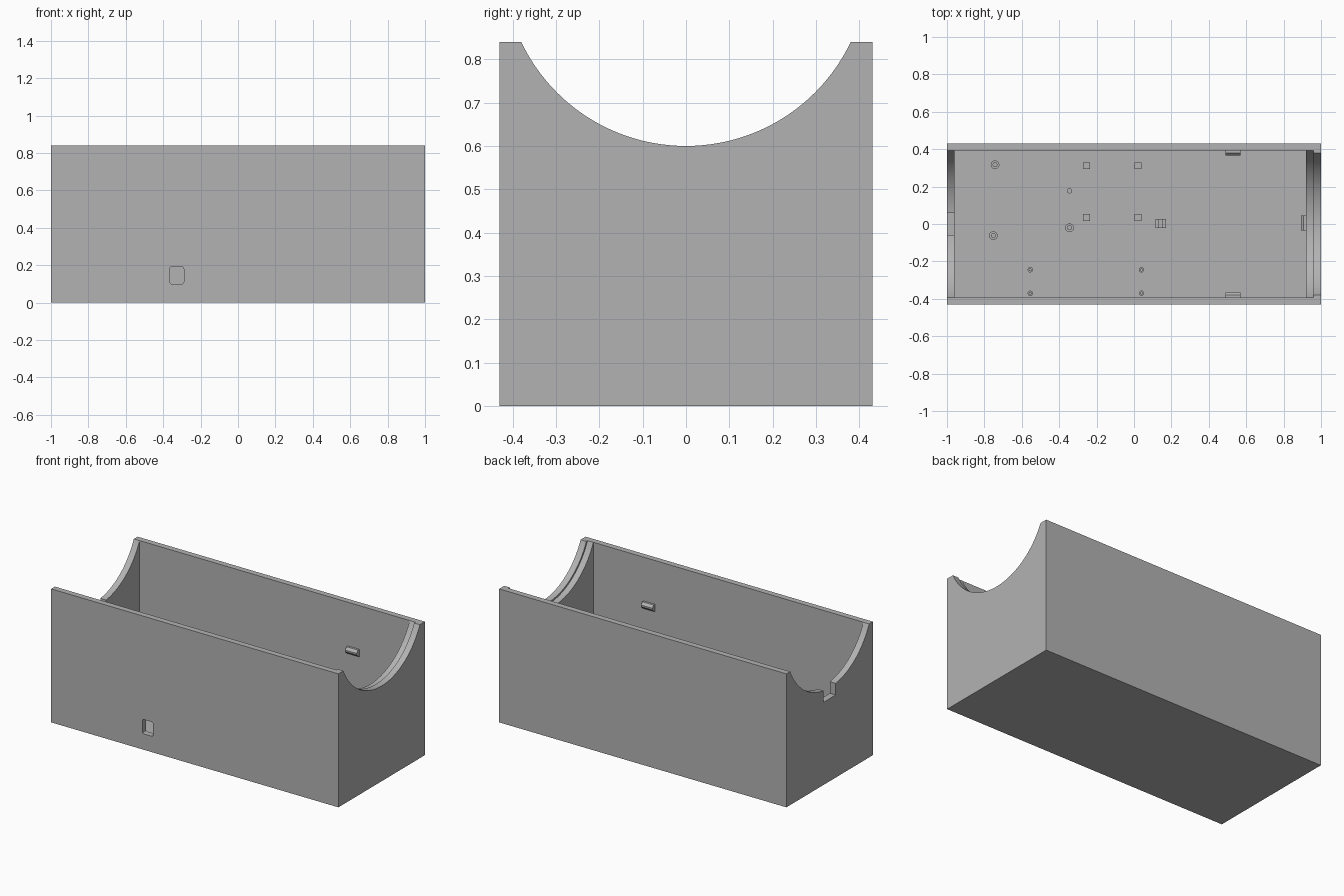
import bpy, bmesh, math
from mathutils import Matrix, Vector

cube = bpy.data.objects.get("Cube")
if cube:
    bpy.data.objects.remove(cube, do_unlink=True)

GREY = (0.45, 0.45, 0.45, 1)
mat = bpy.data.materials.new("plain grey")
mat.use_nodes = True
mat.diffuse_color = GREY
mat.node_tree.nodes["Principled BSDF"].inputs["Base Color"].default_value = GREY

HX, HY, TOP = 1.0, 0.43, 0.84      # outer half sizes and height
IN_Y, FLOOR = 0.393, 0.04          # inner half width, floor height
AXIS_Z = 1.021                     # centre line of the round cradle


def finish(name, bm):
    bmesh.ops.recalc_face_normals(bm, faces=bm.faces)
    mesh = bpy.data.meshes.new(name)
    bm.to_mesh(mesh)
    bm.free()
    mesh.materials.append(mat)
    ob = bpy.data.objects.new(name, mesh)
    bpy.context.collection.objects.link(ob)
    return ob


def box(name, lo, hi, bevel_y=0):
    bm = bmesh.new()
    bmesh.ops.create_cube(bm, size=1)
    lo, hi = Vector(lo), Vector(hi)
    for v in bm.verts:
        v.co = (lo + hi) / 2 + v.co * (hi - lo)
    if bevel_y:
        edges = [e for e in bm.edges
                 if abs(e.verts[0].co.y - e.verts[1].co.y) > 1e-4]
        bmesh.ops.bevel(bm, geom=edges, offset=bevel_y, segments=3,
                        profile=0.5, affect='EDGES')
    return finish(name, bm)


def cylinder(name, radius, start, end, segments):
    start, end = Vector(start), Vector(end)
    axis = end - start
    turn = axis.to_track_quat('Z', 'Y').to_matrix().to_4x4()
    bm = bmesh.new()
    bmesh.ops.create_cone(bm, cap_ends=True, segments=segments,
                          radius1=radius, radius2=radius, depth=axis.length,
                          matrix=Matrix.Translation((start + end) / 2) @ turn)
    return finish(name, bm)


def smooth(ob):
    bpy.ops.object.select_all(action='DESELECT')
    ob.select_set(True)
    bpy.context.view_layer.objects.active = ob
    bpy.ops.object.shade_smooth_by_angle(angle=math.radians(30))


def cut(ob, cutters):
    for c in cutters:
        c.hide_render = True
        mod = ob.modifiers.new("cut", 'BOOLEAN')
        mod.operation, mod.solver, mod.object = 'DIFFERENCE', 'EXACT', c
    bpy.context.view_layer.update()
    result = bpy.data.meshes.new_from_object(
        ob.evaluated_get(bpy.context.evaluated_depsgraph_get()))
    ob.modifiers.clear()
    ob.data = result
    for c in cutters:
        bpy.data.objects.remove(c, do_unlink=True)


# Open tray with cradle-shaped ends, end notch and front port
tray = box("tray", (-HX, -HY, 0), (HX, HY, TOP))
cut(tray, [
    box("cavity_cutter", (-0.96, -IN_Y, FLOOR), (0.92, IN_Y, 1)),
    cylinder("inner_cradle_cutter", 0.432, (-1.1, 0, AXIS_Z), (0.96, 0, AXIS_Z), 128),
    cylinder("outer_cradle_cutter", 0.421, (0.9, 0, AXIS_Z), (1.1, 0, AXIS_Z), 128),
    box("notch_cutter", (-1.1, -0.06, 0.52), (-0.94, 0.06, 0.7)),
    box("port_cutter", (-0.365, -0.5, 0.1), (-0.29, -0.36, 0.19), 0.01),
])
smooth(tray)


# Wedge catches on the side walls and the end wall
def catch(name, origin, angle):
    profile = [(-0.005, 0.515), (0.014, 0.525), (0.028, 0.54),
               (0.028, 0.55), (0.014, 0.565), (-0.005, 0.565)]
    bm = bmesh.new()
    face = bm.faces.new([bm.verts.new((-0.04, d, z)) for d, z in profile])
    side = bmesh.ops.extrude_face_region(bm, geom=[face])["geom"]
    bmesh.ops.translate(bm, vec=(0.08, 0, 0),
                        verts=[g for g in side if isinstance(g, bmesh.types.BMVert)])
    bm.transform(Matrix.Translation(origin) @ Matrix.Rotation(angle, 4, 'Z'))
    return finish(name, bm)


catch("front_catch", (0.53, -IN_Y, 0), 0)
catch("back_catch", (0.53, IN_Y, 0), math.pi)
catch("end_catch", (0.92, 0.005, 0), math.pi / 2)


# Floor posts: a round shoulder with a narrower pin
def post(name, x, y, radius, pin, height):
    smooth(cylinder(name, radius, (x, y, FLOOR - 0.01), (x, y, FLOOR + height), 32))
    if pin:
        smooth(cylinder(name + "_pin", pin, (x, y, FLOOR),
                        (x, y, FLOOR + height + 0.02), 24))


for i, (x, y) in enumerate([(-0.743, 0.317), (-0.752, -0.062), (-0.345, -0.02)]):
    post(f"large_post_{i + 1}", x, y, 0.023, 0.013, 0.04)
post("plain_post", -0.345, 0.177, 0.014, 0, 0.04)
for x in (-0.555, 0.04):
    for y in (-0.245, -0.37):
        post("small_post", x, y, 0.014, 0.008, 0.03)

# Square supports
for x in (-0.255, 0.022):
    for y in (0.035, 0.312):
        box("square_support", (x - 0.019, y - 0.018, FLOOR - 0.01),
            (x + 0.019, y + 0.018, FLOOR + 0.04))

# Slotted bracket: two uprights on a low base
box("bracket_base", (0.116, -0.021, FLOOR - 0.01), (0.17, 0.028, FLOOR + 0.02))
for x in (0.116, 0.153):
    box("bracket_upright", (x, -0.021, FLOOR), (x + 0.017, 0.028, FLOOR + 0.05))
